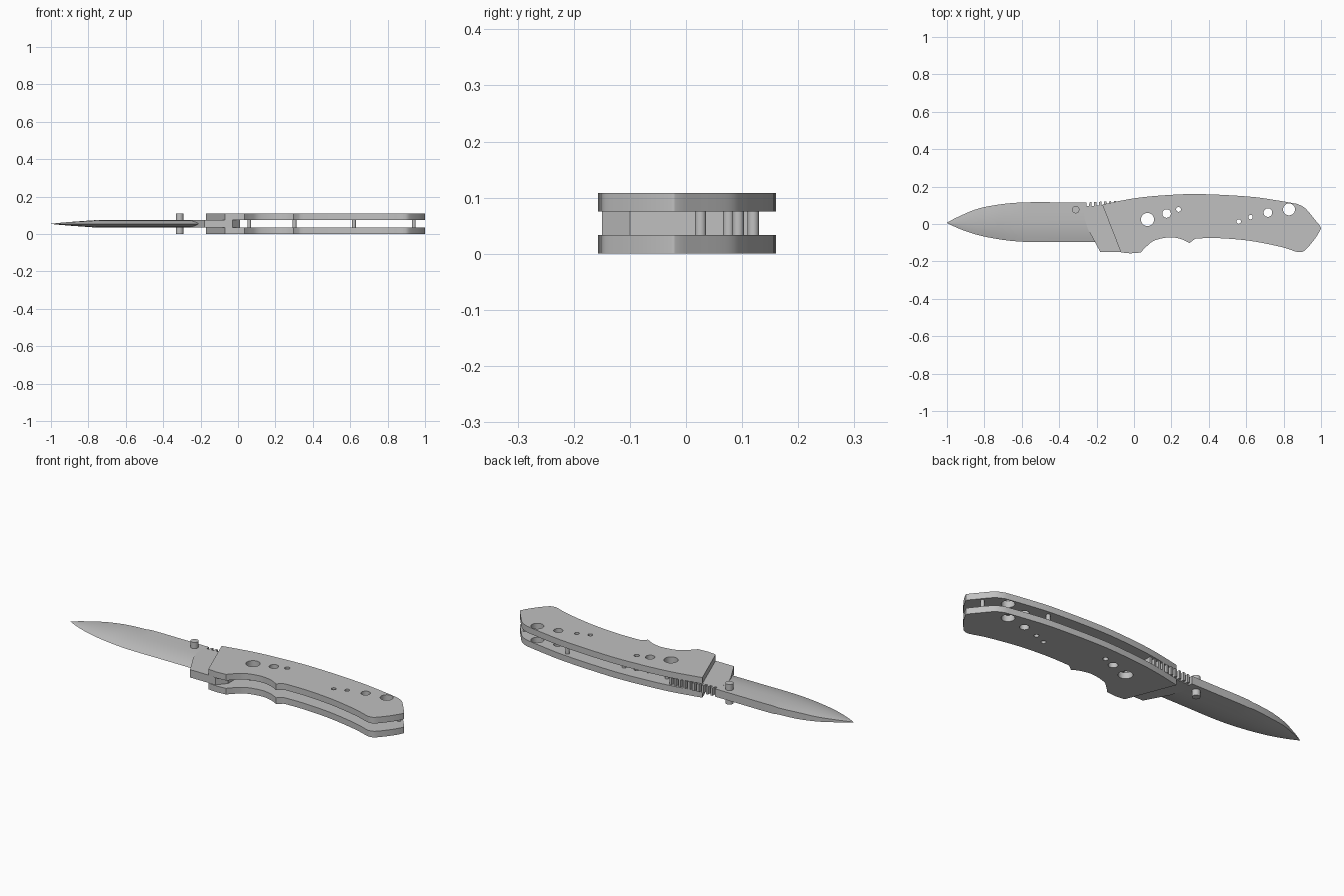
import bpy, bmesh, math

cube = bpy.data.objects.get("Cube")
if cube:
    bpy.data.objects.remove(cube, do_unlink=True)

GREY = (0.53, 0.53, 0.53, 1)
steel = bpy.data.materials.new("grey steel")
steel.use_nodes = True
steel.diffuse_color = GREY
steel.node_tree.nodes["Principled BSDF"].inputs["Base Color"].default_value = GREY

MID = 0.054       # middle height of the knife
HALF_GAP = 0.021  # half the blade thickness and half the gap between plates


def finish(name, bm, angle=30):
    bmesh.ops.remove_doubles(bm, verts=bm.verts, dist=1e-5)
    bmesh.ops.recalc_face_normals(bm, faces=bm.faces)
    mesh = bpy.data.meshes.new(name)
    bm.to_mesh(mesh)
    bm.free()
    mesh.materials.clear()
    mesh.materials.append(steel)
    ob = bpy.data.objects.new(name, mesh)
    bpy.context.collection.objects.link(ob)
    bpy.ops.object.select_all(action='DESELECT')
    ob.select_set(True)
    bpy.context.view_layer.objects.active = ob
    bpy.ops.object.shade_smooth_by_angle(angle=math.radians(angle))
    return ob


def smooth(pts, n=5):
    """Catmull-Rom through the points, ends kept."""
    p = [pts[0]] + pts + [pts[-1]]
    out = []
    for a, b, c, d in zip(p, p[1:], p[2:], p[3:]):
        for i in range(n):
            t = i / n
            out.append(tuple(0.5 * (2 * b[k] + (c[k] - a[k]) * t
                       + (2 * a[k] - 5 * b[k] + 4 * c[k] - d[k]) * t * t
                       + (3 * b[k] - a[k] - 3 * c[k] + d[k]) * t ** 3) for k in range(2)))
    return out + [pts[-1]]


def circle(x, y, r, n=24):
    return [(x + r * math.cos(2 * math.pi * i / n), y + r * math.sin(2 * math.pi * i / n))
            for i in range(n)]


def slab(name, loops, z0, z1):
    """Flat plate from an outline and its holes."""
    cu = bpy.data.curves.new(name + " profile", 'CURVE')
    cu.dimensions, cu.fill_mode, cu.extrude = '2D', 'BOTH', (z1 - z0) / 2
    for loop in loops:
        sp = cu.splines.new('POLY')
        sp.points.add(len(loop) - 1)
        for q, (x, y) in zip(sp.points, loop):
            q.co = (x, y, 0, 1)
        sp.use_cyclic_u = True
    tmp = bpy.data.objects.new(name + " profile", cu)
    bpy.context.collection.objects.link(tmp)
    bpy.context.view_layer.update()
    mesh = bpy.data.meshes.new_from_object(tmp.evaluated_get(bpy.context.evaluated_depsgraph_get()))
    bm = bmesh.new()
    bm.from_mesh(mesh)
    bpy.data.objects.remove(tmp)
    bpy.data.curves.remove(cu)
    bpy.data.meshes.remove(mesh)
    bmesh.ops.translate(bm, verts=bm.verts, vec=(0, 0, (z0 + z1) / 2))
    return finish(name, bm)


# Handle plates with lightening holes
chains = [
    [(-0.17, 0.104), (0.0, 0.137), (0.17, 0.154), (0.35, 0.16), (0.61, 0.147), (0.76, 0.127), (0.87, 0.108)],
    [(0.89, 0.1), (0.92, 0.08), (0.97, 0.02), (0.997, -0.015), (0.997, -0.03), (0.97, -0.075),
     (0.93, -0.125), (0.905, -0.147), (0.88, -0.151)],
    [(0.86, -0.146), (0.78, -0.121), (0.62, -0.09), (0.46, -0.076), (0.335, -0.077)],
    [(0.325, -0.08), (0.297, -0.102)],
    [(0.29, -0.098), (0.25, -0.08), (0.19, -0.071), (0.11, -0.088), (0.067, -0.12), (0.035, -0.153)],
    [(-0.02, -0.157), (-0.07, -0.152)],
]
outline = [p for c in chains for p in (smooth(c) if len(c) > 2 else c)]
holes = [(0.072, 0.024, 0.035), (0.174, 0.056, 0.023), (0.238, 0.078, 0.013), (0.56, 0.013, 0.012),
         (0.623, 0.037, 0.012), (0.716, 0.061, 0.023), (0.829, 0.078, 0.032)]
loops = [outline] + [circle(*h) for h in holes]
slab("lower_handle_plate", loops, 0, MID - HALF_GAP)
slab("upper_handle_plate", loops, MID + HALF_GAP, 2 * MID)

# Tang with a notched thumb grip along its spine
tang = [(-0.18, -0.15), (-0.245, -0.03), (-0.265, 0.03), (-0.265, 0.116)]
PITCH = 0.0262
for i in range(10):
    x = -0.265 + i * PITCH
    y = 0.116 + 0.012 * i / 10
    tang += [(x + 0.012, y), (x + 0.012, y - 0.02), (x + PITCH - 0.001, y - 0.02), (x + PITCH, y)]
tang += [(0.01, 0.126), (0.012, -0.1), (-0.03, -0.15)]
slab("blade_tang", [tang], MID - HALF_GAP, MID + HALF_GAP)

# Ground blade: lofted sections from thick spine to sharp edge
spine = smooth([(-1.0, 0.008), (-0.93, 0.043), (-0.83, 0.083), (-0.7, 0.107), (-0.57, 0.116), (-0.4, 0.116), (-0.26, 0.116)])
edge = smooth([(-1.0, 0.006), (-0.93, -0.027), (-0.83, -0.06), (-0.7, -0.085), (-0.57, -0.096), (-0.4, -0.096), (-0.209, -0.096)])
bm = bmesh.new()
rings = []
for (xs, ys), (xe, ye) in zip(spine, edge):
    h = HALF_GAP * min(1, max(0.03, (xs + 1) / 0.26) ** 0.8)
    half = []
    for t, k in ((0, 0.85 if xs < -0.6 else 1), (0.2, 1), (0.45, 0.97), (0.65, 0.8), (0.85, 0.45)):
        half.append((xs + (xe - xs) * t, ys + (ye - ys) * t, h * k))
    ring = [bm.verts.new((x, y, MID + z)) for x, y, z in half]
    ring.append(bm.verts.new((xe, ye, MID)))
    ring += [bm.verts.new((x, y, MID - z)) for x, y, z in reversed(half)]
    rings.append(ring)
for a, b in zip(rings, rings[1:]):
    for i in range(len(a)):
        j = (i + 1) % len(a)
        bm.faces.new((a[i], a[j], b[j], b[i]))
bm.faces.new(rings[0])
bm.faces.new(rings[-1])
finish("blade", bm, 35)

# Thumb stud and the spacer pins between the plates
slab("thumb_stud", [circle(-0.312, 0.077, 0.02)], 0, 2 * MID)
for i, (x, y) in enumerate([(0.06, 0.076), (0.302, 0.093), (0.62, 0.12), (0.94, 0.026)]):
    slab(f"spacer_pin_{i + 1}", [circle(x, y, 0.01, 16)], MID - HALF_GAP, MID + HALF_GAP)
